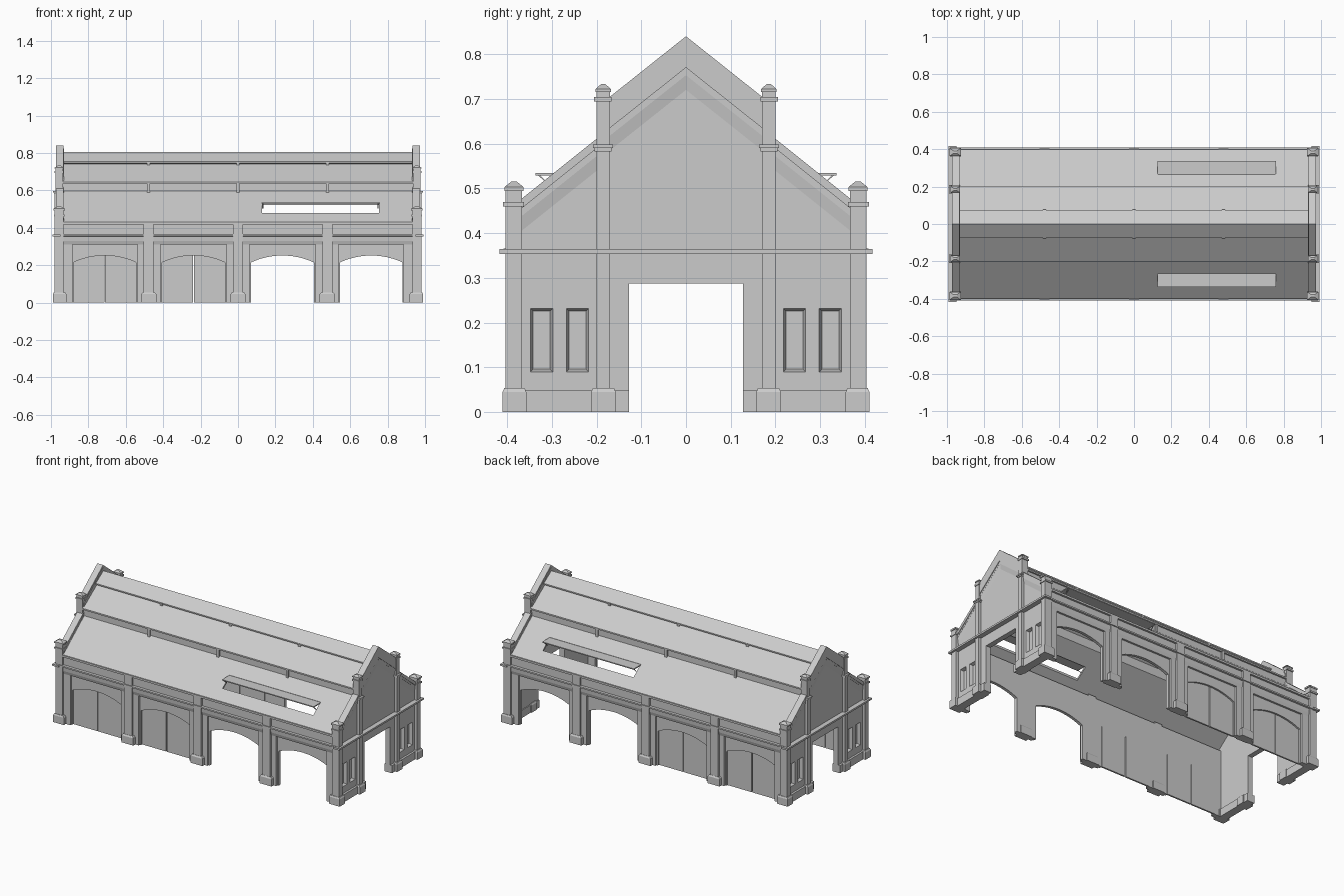
import bpy, bmesh, math

if "Cube" in bpy.data.objects:
    bpy.data.objects.remove(bpy.data.objects["Cube"])


def loft(name, ring_a, ring_b, mirror="XY"):
    """Closed solid between two matching rings of 3D points, mirrored about the world axes."""
    bm = bmesh.new()
    a = [bm.verts.new(p) for p in ring_a]
    b = [bm.verts.new(p) for p in ring_b]
    bm.faces.new(a)
    bm.faces.new(b[::-1])
    n = len(a)
    for i in range(n):
        j = (i + 1) % n
        bm.faces.new((a[j], a[i], b[i], b[j]))
    bmesh.ops.recalc_face_normals(bm, faces=bm.faces)
    me = bpy.data.meshes.new(name)
    bm.to_mesh(me)
    bm.free()
    ob = bpy.data.objects.new(name, me)
    bpy.context.collection.objects.link(ob)
    if mirror:
        m = ob.modifiers.new("mirror", 'MIRROR')
        m.use_axis = ("X" in mirror, "Y" in mirror, False)
        m.use_mirror_merge = False
    return ob


def along_x(name, pts, x0, x1, mirror="XY", pts2=None):
    return loft(name, [(x0, y, z) for y, z in pts], [(x1, y, z) for y, z in pts2 or pts], mirror)


def along_y(name, pts, y0, y1, mirror="XY"):
    return loft(name, [(x, y0, z) for x, z in pts], [(x, y1, z) for x, z in pts], mirror)


def box(name, x0, x1, y0, y1, z0, z1, mirror="XY", top=1.0):
    """Box; top < 1 tapers the upper face."""
    cx, cy, hx, hy = (x0 + x1) / 2, (y0 + y1) / 2, (x1 - x0) / 2, (y1 - y0) / 2
    ring = lambda s, z: [(cx + u * hx * s, cy + v * hy * s, z)
                         for u, v in ((-1, -1), (1, -1), (1, 1), (-1, 1))]
    return loft(name, ring(1, z0), ring(top, z1), mirror)


def cut(ob, cutter):
    """Subtract a hidden cutter, ahead of the mirror."""
    cutter.hide_render = True
    cutter.hide_viewport = True
    m = ob.modifiers.new("cut", 'BOOLEAN')
    m.operation = 'DIFFERENCE'
    m.solver = 'EXACT'
    m.object = cutter
    ob.modifiers.move(len(ob.modifiers) - 1, 0)


def arch(cx, half, spring, crown, n=12):
    """Segmental arch points from the right springing to the left."""
    h = crown - spring
    r = (half * half + h * h) / (2 * h)
    a = math.asin(half / r)
    return [(cx + r * math.sin(a - 2 * a * i / n),
             crown - r + r * math.cos(a - 2 * a * i / n)) for i in range(n + 1)]


BAYS = (0.2375, 0.7125)
HALF = 0.168

# Side walls: arched inner leaf and square-headed outer leaf, per bay
for i, c in enumerate(BAYS):
    x0, x1 = (0, 0.475) if i == 0 else (0.475, 0.955)
    inner = [(x0, 0), (x0, 0.42), (x1, 0.42), (x1, 0), (c + HALF, 0)] \
        + arch(c, HALF, 0.215, 0.252) + [(c - HALF, 0)]
    along_y(f"side_wall_arch_{i}", inner, 0.36, 0.378)
    w = HALF + 0.008
    outer = [(x0, 0), (x0, 0.42), (x1, 0.42), (x1, 0), (c + w, 0),
             (c + w, 0.31), (c - w, 0.31), (c - w, 0)]
    along_y(f"side_wall_frame_{i}", outer, 0.378, 0.39)
    # Double doors fill the bays on the left half only
    for s in (-1, 1):
        mid = -c + s * (HALF + 0.005) / 2
        hw = HALF / 2
        box(f"door_leaf_{i}", mid - hw, mid + hw, 0.357, 0.367, 0, 0.255, "Y")

# Cornice under the eaves, and gutter
along_x("eaves_cornice", [(0.385, 0.31), (0.39, 0.31), (0.396, 0.33), (0.398, 0.355),
                          (0.408, 0.357), (0.408, 0.366), (0.385, 0.366)], -0.96, 0.96, "Y")
box("gutter", -0.935, 0.935, 0.388, 0.402, 0.418, 0.430, "Y")

# Side piers with plinths
for x, m in ((0, "Y"), (0.478, "XY")):
    box("side_pier", x - 0.026, x + 0.026, 0.36, 0.403, 0, 0.43, m)
    box("side_pier_base", x - 0.041, x + 0.041, 0.355, 0.410, 0, 0.045, m)
    box("side_pier_base_slope", x - 0.041, x + 0.041, 0.355, 0.410, 0.045, 0.054, m, 0.8)

# Roof in three stepped tiers
roof = along_x("roof", [(0, 0.805), (0.075, 0.754), (0.075, 0.746), (0.066, 0.741), (0.2, 0.645),
                        (0.2, 0.636), (0.19, 0.636), (0.19, 0.596), (0.397, 0.431),
                        (0.397, 0.418), (0.18, 0.588), (0.18, 0.642), (0.055, 0.732),
                        (0.055, 0.752), (0, 0.790)], -0.94, 0.94, "Y")
cut(roof, box("skylight_cutter", 0.128, 0.755, 0.265, 0.335, 0.40, 0.60, ""))
for x, m in ((0, "Y"), (0.478, "XY")):
    box("clerestory_post", x - 0.008, x + 0.008, 0.185, 0.199, 0.585, 0.64, m)
    box("ridge_step_post", x - 0.008, x + 0.008, 0.062, 0.078, 0.737, 0.752, m)

# Raised skylight flaps with stays
box("skylight_flap", 0.125, 0.758, 0.264, 0.336, 0.529, 0.535, "Y")
for x in (0.132, 0.748):
    along_x("skylight_stay", [(0.327, 0.53), (0.331, 0.53), (0.303, 0.503), (0.299, 0.503)],
            x - 0.003, x + 0.003, "Y")

# Gable end walls with central portal and recessed windows
end = along_x("end_wall", [(0.127, 0), (0.39, 0), (0.39, 0.45), (0.37, 0.455), (0.19, 0.60),
                           (0.19, 0.675), (0, 0.825), (0, 0.287), (0.127, 0.287)], 0.93, 0.962)
for y in (0.2425, 0.3225):
    w, h = 0.025, 0.071
    quad = lambda k: [(y + u * (w - k), 0.161 + v * (h - k))
                      for u, v in ((-1, -1), (1, -1), (1, 1), (-1, 1))]
    cut(end, along_x("window_cutter", quad(0.006), 0.942, 0.97, "", quad(-0.002)))


def band(p, q, drop):
    """Sloping strip under the line p-q."""
    return [p, q, (q[0], q[1] - drop), (p[0], p[1] - drop)]


# Gable copings with splayed moulding below
for nm, p, q in (("upper", (0, 0.84), (0.18, 0.697)), ("lower", (0.19, 0.619), (0.38, 0.467))):
    d = 0.07 if nm == "upper" else 0.022
    along_x(f"{nm}_coping", band(p, q, d), 0.932, 0.972)
    p2, q2 = [(a, b - d) for a, b in (p, q)]
    along_x(f"{nm}_coping_fillet", band(p2, q2, 0.013), 0.94, 0.968)
    p3, q3 = [(a, b - 0.013) for a, b in (p2, q2)]
    along_x(f"{nm}_coping_splay", band(p3, q3, 0.05), 0.96, 0.967, "XY", band(p3, q3, 0.004))

# String course and plinth across the ends
box("end_string_course", 0.95, 0.992, -0.417, 0.417, 0.354, 0.365, "X")
box("end_plinth", 0.925, 0.975, 0.127, 0.40, 0, 0.048)

# Corner piers
box("corner_pier", 0.932, 0.980, 0.366, 0.403, 0, 0.497)
box("corner_return", 0.885, 0.94, 0.36, 0.39, 0, 0.42)
box("corner_base", 0.917, 0.990, 0.357, 0.410, 0, 0.045)
box("corner_base_slope", 0.917, 0.990, 0.357, 0.410, 0.045, 0.054, "XY", 0.85)
box("corner_collar", 0.928, 0.984, 0.362, 0.409, 0.460, 0.470)
box("corner_cap", 0.926, 0.986, 0.363, 0.406, 0.494, 0.503)
box("corner_cap_top", 0.926, 0.986, 0.363, 0.406, 0.503, 0.515, "XY", 0.3)

# Inner piers framing the raised gable
box("inner_pier", 0.932, 0.980, 0.170, 0.200, 0, 0.595)
box("inner_base", 0.920, 0.990, 0.157, 0.212, 0, 0.045)
box("inner_base_slope", 0.920, 0.990, 0.157, 0.212, 0.045, 0.054, "XY", 0.85)
box("inner_pier_cornice", 0.930, 0.988, 0.163, 0.208, 0.590, 0.598)
box("inner_pier_corbel", 0.932, 0.984, 0.167, 0.204, 0.582, 0.590)
box("inner_pier_upper", 0.935, 0.976, 0.170, 0.200, 0.595, 0.718)
box("inner_pier_collar", 0.932, 0.980, 0.167, 0.206, 0.694, 0.704)
box("inner_pier_cap", 0.931, 0.980, 0.168, 0.202, 0.716, 0.722)
box("inner_pier_cap_top", 0.931, 0.980, 0.168, 0.202, 0.722, 0.733, "XY", 0.3)
